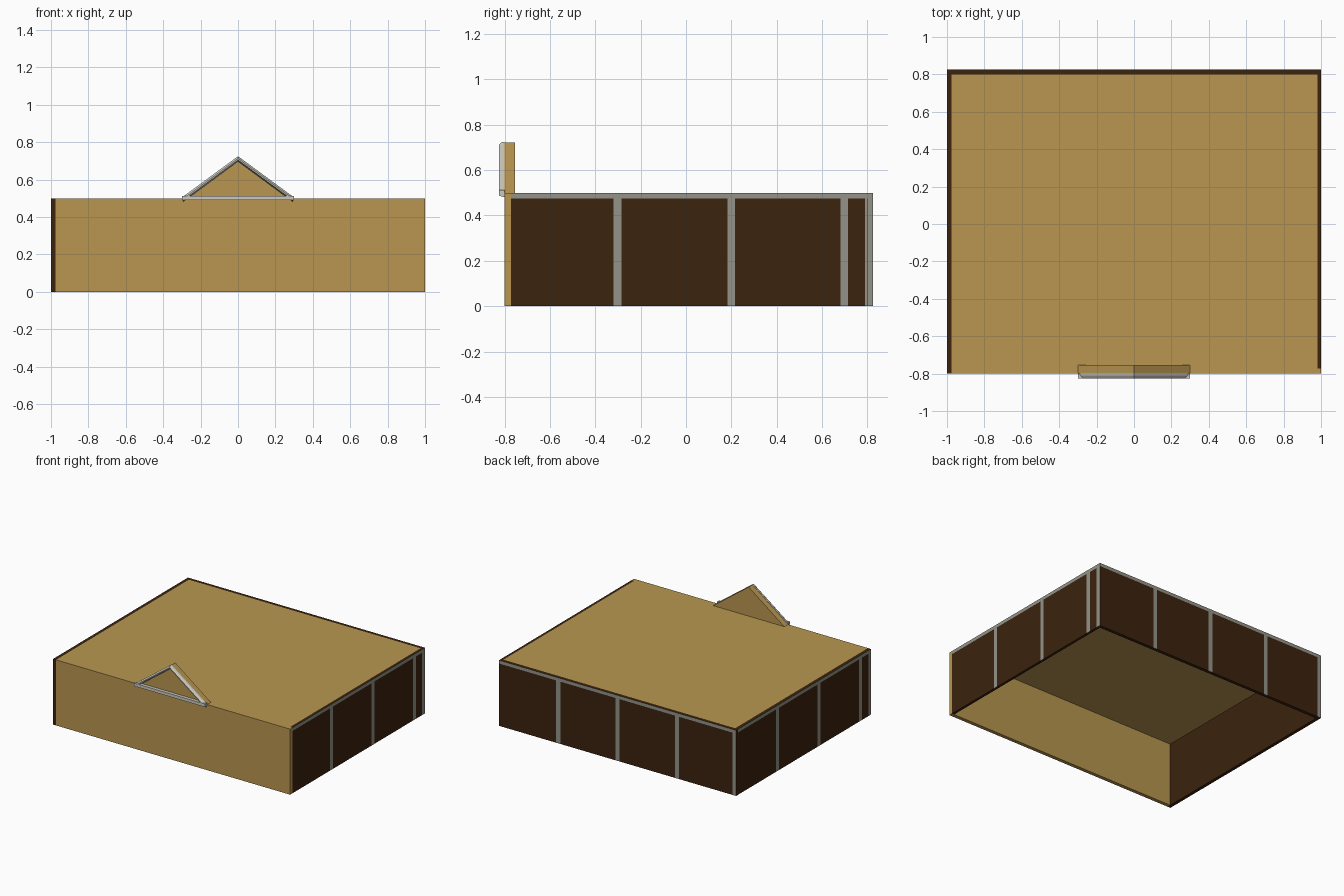
import bpy, bmesh
from mathutils import Vector

if "Cube" in bpy.data.objects:
    bpy.data.objects.remove(bpy.data.objects["Cube"])


def material(name, srgb):
    lin = [((c / 255 + 0.055) / 1.055) ** 2.4 for c in srgb]
    m = bpy.data.materials.new(name)
    m.diffuse_color = (*lin, 1)
    m.use_nodes = True
    m.node_tree.nodes["Principled BSDF"].inputs["Base Color"].default_value = m.diffuse_color
    return m


TAN = material("tan board", (184, 150, 80))
BROWN = material("dark brown panel", (60, 35, 14))
GREY = material("grey frame", (148, 148, 138))
LIGHT = material("light grey trim", (205, 201, 190))


def finish(name, bm, mats):
    bmesh.ops.recalc_face_normals(bm, faces=bm.faces)
    me = bpy.data.meshes.new(name)
    bm.to_mesh(me)
    bm.free()
    for m in mats:
        me.materials.append(m)
    ob = bpy.data.objects.new(name, me)
    bpy.context.collection.objects.link(ob)
    return ob


def box_bm(lo, hi):
    bm = bmesh.new()
    bmesh.ops.create_cube(bm, size=1)
    for v in bm.verts:
        v.co = Vector([lo[i] + (v.co[i] + 0.5) * (hi[i] - lo[i]) for i in range(3)])
    return bm


def box(name, lo, hi, mat):
    return finish(name, box_bm(lo, hi), [mat])


def loft(name, rings, mat):
    """Skin matching closed sections and cap both ends."""
    bm = bmesh.new()
    vs = [[bm.verts.new(p) for p in r] for r in rings]
    n = len(vs[0])
    for a, b in zip(vs, vs[1:]):
        for i in range(n):
            bm.faces.new((a[i], a[(i + 1) % n], b[(i + 1) % n], b[i]))
    bm.faces.new(vs[0])
    bm.faces.new(vs[-1])
    return finish(name, bm, [mat])


def panel_wall(name, lo, hi, axis, out, posts):
    """Wall whose outer face is cut into brown panels, grey posts and a top rail."""
    bm = box_bm(lo, hi)
    along = Vector((1, 0, 0)) if axis == 0 else Vector((0, 1, 0))
    cuts = [(along * e, along) for p in posts for e in p]
    cuts.append((Vector((0, 0, 0.475)), Vector((0, 0, 1))))
    for co, no in cuts:
        bmesh.ops.bisect_plane(bm, geom=bm.verts[:] + bm.edges[:] + bm.faces[:],
                               plane_co=co, plane_no=no)
    bm.normal_update()
    for f in bm.faces:
        c = f.calc_center_median()
        if f.normal.dot(Vector(out)) > 0.9:
            in_post = any(a < c[axis] < b for a, b in posts)
            f.material_index = int(in_post or c.z > 0.475)
    return finish(name, bm, [BROWN, GREY])


def posts_at(*centres):
    return [(c - 0.017, c + 0.017) for c in centres]


# Roof and plain front wall
box("roof", (-0.975, -0.772, 0.488), (0.98, 0.8, 0.5), TAN)
box("front_wall", (-0.975, -0.8, 0), (1, -0.772, 0.5), TAN)

# Framed panel walls
panel_wall("right_wall", (0.98, -0.772, 0), (1, 0.8, 0.5), 1, (1, 0, 0),
           posts_at(-0.302, 0.2, 0.698) + [(0.79, 0.799)])
panel_wall("left_wall", (-1, -0.8, 0), (-0.975, 0.8, 0.5), 1, (-1, 0, 0),
           posts_at(0.325, -0.175, -0.675) + [(-0.799, -0.77)])
panel_wall("back_wall", (-1, 0.8, 0), (0.9999, 0.825, 0.5), 0, (0, 1, 0),
           posts_at(0.5, 0, -0.5) + [(-0.999, -0.97)])
# Grey end of the back wall at the right corner
box("corner_post", (0.985, 0.8, 0), (1, 0.8245, 0.4995), GREY)

# Gable above the front wall
tri = [(-0.3, 0.5), (0.3, 0.5), (0, 0.722)]
loft("gable", [[(x, y, z) for x, z in tri] for y in (-0.8, -0.755)], TAN)

# Moulded trim around the gable
section = [(0, -0.8), (0, -0.81), (0.012, -0.825), (0.02, -0.825), (0.028, -0.8)]
for side, s in (("left", -1), ("right", 1)):
    loft(side + "_rake_trim",
         [[(s * x, y, z - d) for d, y in section] for x, z in ((0.295, 0.508), (0, 0.725))],
         LIGHT)
box("base_trim", (-0.3, -0.825, 0.49), (0.3, -0.8, 0.513), LIGHT)
